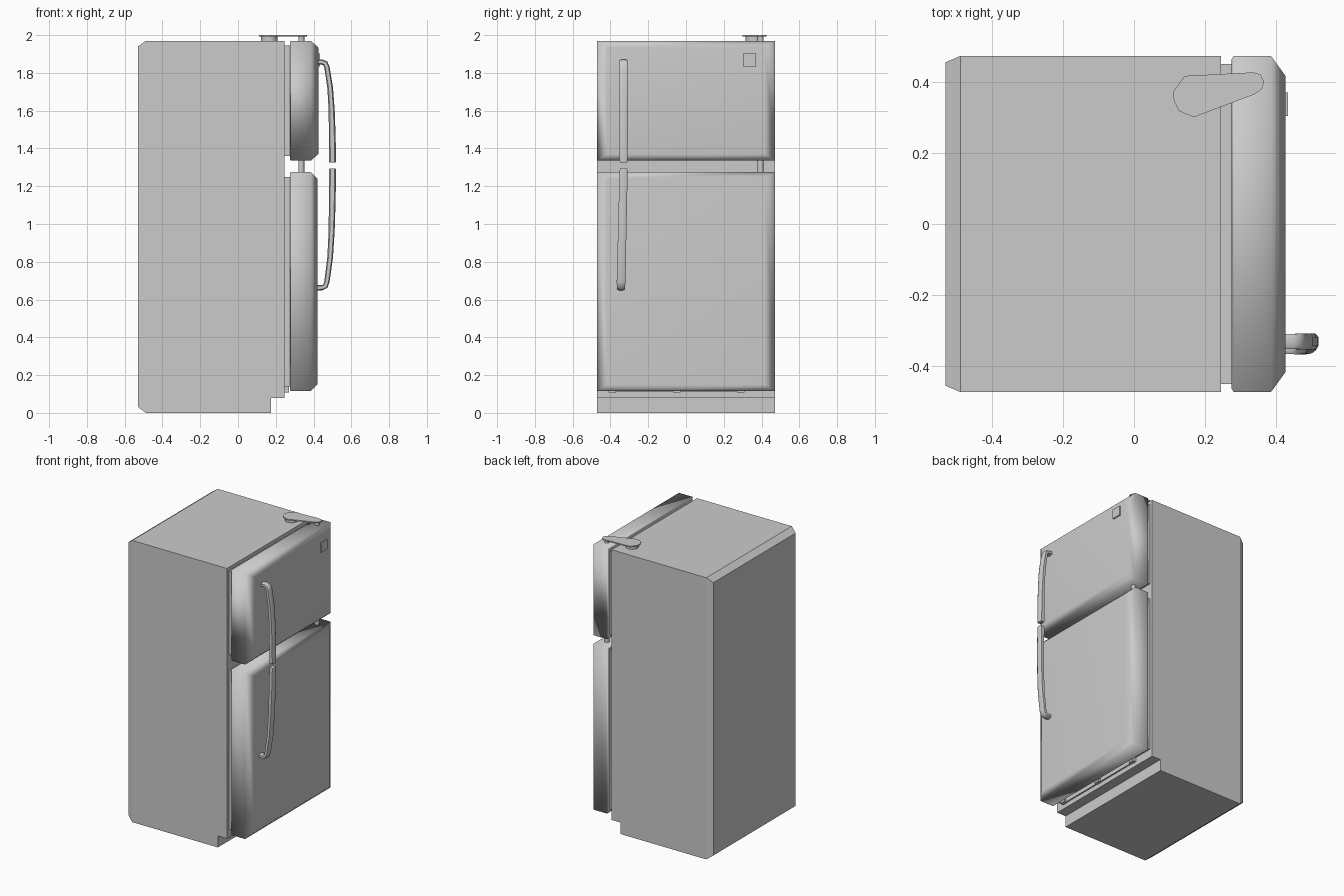
import bpy, bmesh, math
from mathutils import Vector

if "Cube" in bpy.data.objects:
    bpy.data.objects.remove(bpy.data.objects["Cube"])


def finish(name, bm, smooth=None):
    bmesh.ops.recalc_face_normals(bm, faces=bm.faces)
    me = bpy.data.meshes.new(name)
    bm.to_mesh(me)
    bm.free()
    ob = bpy.data.objects.new(name, me)
    bpy.context.collection.objects.link(ob)
    if smooth:
        bpy.ops.object.select_all(action='DESELECT')
        ob.select_set(True)
        bpy.context.view_layer.objects.active = ob
        bpy.ops.object.shade_smooth_by_angle(angle=math.radians(smooth))
        wn = ob.modifiers.new("weighted", 'WEIGHTED_NORMAL')
        wn.keep_sharp = True
    return ob


def loft(name, rings, smooth=None):
    """Skin a list of equal-length point rings and cap both ends."""
    bm = bmesh.new()
    vs = [[bm.verts.new(p) for p in r] for r in rings]
    n = len(vs[0])
    for a, b in zip(vs, vs[1:]):
        for i in range(n):
            j = (i + 1) % n
            bm.faces.new((a[i], a[j], b[j], b[i]))
    bm.faces.new(vs[0])
    bm.faces.new(vs[-1])
    return finish(name, bm, smooth)


def rect(x, y, z0, z1):
    return [(x, -y, z0), (x, y, z0), (x, y, z1), (x, -y, z1)]


def box(name, x, y, z):
    return loft(name, [[(a, y[0], z[0]), (a, y[1], z[0]), (a, y[1], z[1]), (a, y[0], z[1])] for a in x])


def disc(name, x, y, r, z0, z1, sides=12):
    ring = [(x + r * math.cos(k * math.tau / sides), y + r * math.sin(k * math.tau / sides))
            for k in range(sides)]
    return loft(name, [[(a, b, z) for a, b in ring] for z in (z0, z1)], 40)


# Cabinet: side profile with toe notch, chamfered around the back
W = 0.472
profile = [(-0.53, 0), (0.175, 0), (0.175, 0.08), (0.245, 0.08), (0.245, 1.97), (-0.53, 1.97)]
bm = bmesh.new()
face = bm.faces.new([bm.verts.new((x, -W, z)) for x, z in profile])
ext = bmesh.ops.extrude_face_region(bm, geom=[face])
bmesh.ops.translate(bm, vec=(0, 2 * W, 0), verts=[v for v in ext['geom'] if isinstance(v, bmesh.types.BMVert)])
bmesh.ops.bisect_plane(bm, geom=bm.verts[:] + bm.edges[:] + bm.faces[:],
                       plane_co=(-0.488, 0, 0), plane_no=(1, 0, 0))
for v in bm.verts:
    if v.co.x < -0.52:
        v.co.y *= 0.962
        v.co.z += 0.032 if v.co.z < 1 else -0.03
finish("cabinet", bm)


# Doors with wide front chamfers, and gaskets behind them
def door(name, z0, z1, front):
    loft(name + "_door", [rect(0.274, W - 0.01, z0 + 0.008, z1 - 0.008),
                          rect(0.28, W, z0, z1),
                          rect(0.385, W, z0, z1),
                          rect(front, W - 0.055, z0 + 0.035, z1 - 0.035)], 60)
    loft(name + "_gasket", [rect(x, 0.45, z0 + 0.025, z1 - 0.025) for x in (0.243, 0.276)])


door("freezer", 1.335, 1.97, 0.425)
door("fridge", 0.115, 1.275, 0.42)

# Handles: octagonal section swept along a bowed spine
# (x, fraction of length, half depth, half width)
SPINE = [(0.412, 0.968, 0.014, 0.021), (0.445, 0.968, 0.014, 0.021), (0.462, 0.957, 0.014, 0.022),
         (0.471, 0.918, 0.014, 0.023), (0.488, 0.72, 0.015, 0.023), (0.496, 0.5, 0.016, 0.022),
         (0.499, 0.25, 0.018, 0.022), (0.5, 0.015, 0.019, 0.021), (0.5, 0.0, 0.016, 0.018)]
OCT = [(1, 0.5), (0.6, 1), (-0.6, 1), (-1, 0.5), (-1, -0.5), (-0.6, -1), (0.6, -1), (1, -0.5)]


def handle(name, z0, z1, y0, y1):
    pts = [Vector((x, y0 + (y1 - y0) * t, z0 + (z1 - z0) * t)) for x, t, _, _ in SPINE]
    rings = []
    for i, (_, _, d, w) in enumerate(SPINE):
        tan = pts[min(i + 1, len(pts) - 1)] - pts[max(i - 1, 0)]
        normal = Vector((-tan.z, 0, tan.x)).normalized()
        rings.append([pts[i] + normal * (a * d) + Vector((0, b * w, 0)) for a, b in OCT])
    loft(name, rings, 50)


handle("freezer_handle", 1.325, 1.875, -0.33, -0.33)
handle("fridge_handle", 1.295, 0.642, -0.33, -0.345)

# Top hinge: teardrop cover on a round base and a pin
cover = [(0.11, 0.372), (0.112, 0.345), (0.127, 0.317), (0.168, 0.30), (0.34, 0.365), (0.36, 0.38),
         (0.366, 0.40), (0.355, 0.42), (0.335, 0.426), (0.142, 0.416)]
loft("hinge_cover", [[(x, y, z) for x, y in cover] for z in (1.992, 2.0)])
disc("hinge_base", 0.165, 0.358, 0.043, 1.965, 1.993)
disc("top_hinge_pin", 0.335, 0.395, 0.016, 1.965, 1.993)

# Pin between the doors
disc("middle_hinge_pin", 0.335, 0.395, 0.016, 1.27, 1.34)

# Blank plate on the freezer door, and low strip with clips below the fridge door
box("door_plate", (0.42, 0.433), (0.303, 0.37), (1.835, 1.902))
box("kick_strip", (0.243, 0.255), (-0.4, 0.31), (0.112, 0.138))
for i, y in enumerate((-0.39, -0.05, 0.29)):
    box(f"kick_clip_{i + 1}", (0.243, 0.27), (y - 0.02, y + 0.02), (0.109, 0.142))
